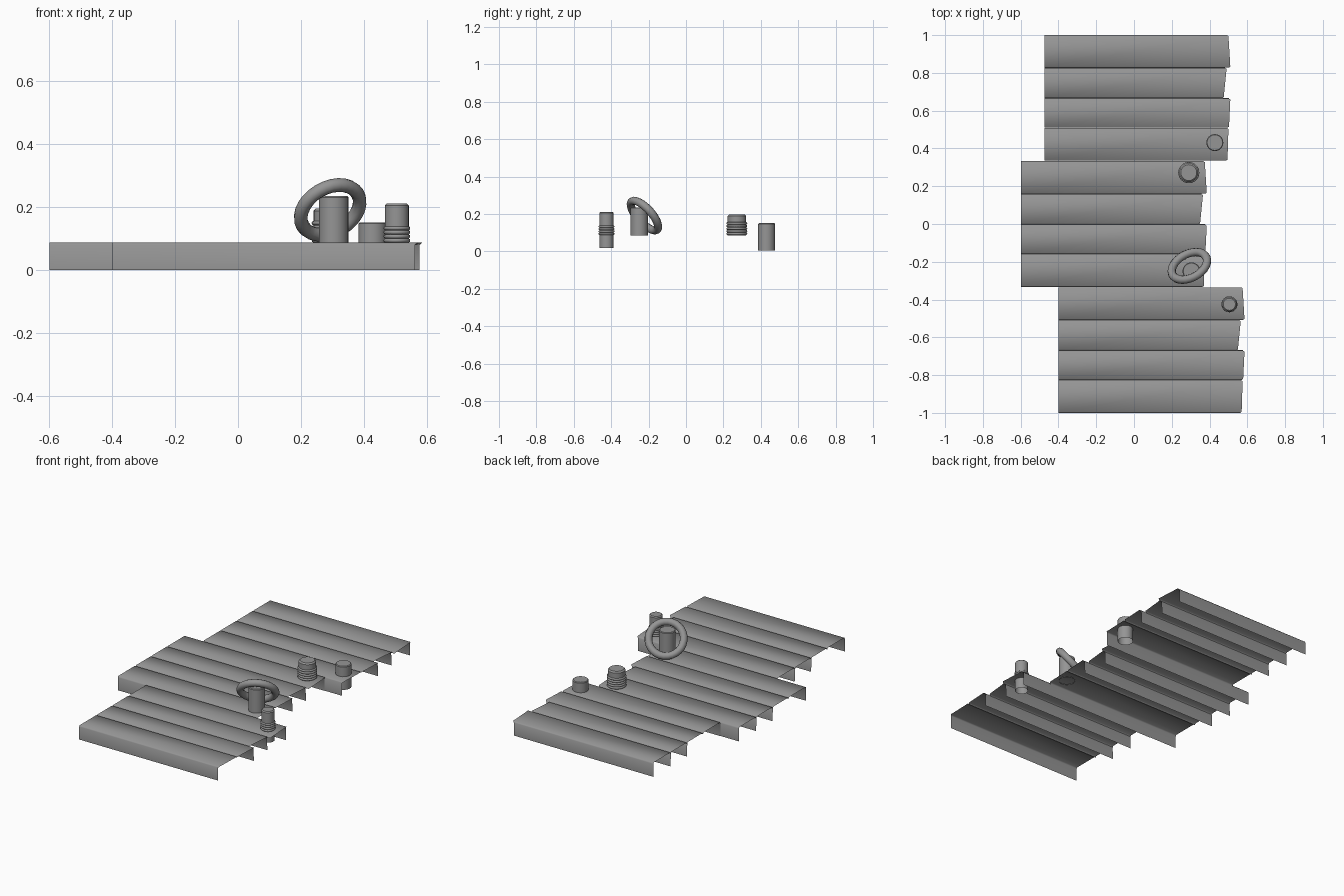
import bpy, bmesh
from mathutils import Vector, Matrix

cube = bpy.data.objects.get("Cube")
if cube:
    bpy.data.objects.remove(cube, do_unlink=True)

grey = bpy.data.materials.new("weathered grey")
grey.use_nodes = True
GREY = (0.3, 0.3, 0.3, 1)
grey.diffuse_color = GREY
grey.node_tree.nodes["Principled BSDF"].inputs["Base Color"].default_value = GREY
TOP = 0.088


def finish(bm, name, angle):
    mesh = bpy.data.meshes.new(name)
    bm.to_mesh(mesh)
    bm.free()
    mesh.materials.append(grey)
    obj = bpy.data.objects.new(name, mesh)
    bpy.context.collection.objects.link(obj)
    bpy.ops.object.select_all(action='DESELECT')
    obj.select_set(True)
    bpy.context.view_layer.objects.active = obj
    bpy.ops.object.shade_smooth_by_angle(angle=angle)
    return obj


def plank(name, x0, back, front, end_back, end_front, wall):
    """Open sheet: flat top, rolled lips and one hanging side wall."""
    rows = [(front, TOP - 0.008, end_front - 0.008), (front + 0.005, TOP, end_front),
            (back - 0.005, TOP, end_back), (back, TOP - 0.008, end_back - 0.008)]
    if wall == "front":
        rows.insert(0, (front, 0, end_front - 0.008))
    else:
        rows.append((back + (0 if wall == "outer" else 0.004), 0, end_back - 0.008))
    bm = bmesh.new()
    pairs = [(bm.verts.new((x0, y, z)), bm.verts.new((x1, y, z))) for y, z, x1 in rows]
    for a, b in zip(pairs, pairs[1:]):
        bm.faces.new((a[0], a[1], b[1], b[0]))
    finish(bm, name, 3.14)


def torus(bm, center, major, minor, normal=(0, 0, 1), n=28, m=10):
    """Ring swept round the given normal."""
    turn = Vector((0, 0, 1)).rotation_difference(Vector(normal)).to_matrix()
    grid = []
    for i in range(n):
        spin = Matrix.Rotation(6.283185 * i / n, 3, 'Z')
        loop = []
        for j in range(m):
            p = Matrix.Rotation(6.283185 * j / m, 3, 'Y') @ Vector((minor, 0, 0))
            p.x += major
            loop.append(bm.verts.new(turn @ spin @ p + Vector(center)))
        grid.append(loop)
    for i in range(n):
        for j in range(m):
            k, l = (i + 1) % n, (j + 1) % m
            bm.faces.new((grid[i][j], grid[i][l], grid[k][l], grid[k][j]))
    bmesh.ops.recalc_face_normals(bm, faces=bm.faces)


def post(name, x, y, radius, low, high, bevel):
    """Round post, open below, with a bevelled top."""
    bm = bmesh.new()
    n = 24
    loops = []
    for r, z in ((radius, low), (radius, high - bevel), (radius - bevel, high)):
        ring = bmesh.ops.create_circle(bm, segments=n, radius=r,
                                       matrix=Matrix.Translation((x, y, z)))["verts"]
        loops.append(ring)
    for a, b in zip(loops, loops[1:]):
        for i in range(n):
            k = (i + 1) % n
            bm.faces.new((a[i], a[k], b[k], b[i]))
    bm.faces.new(loops[-1])
    bmesh.ops.recalc_face_normals(bm, faces=bm.faces)
    finish(bm, name, 0.6)


def rope(name, x, y, radius, low, high, turns):
    """Stacked rope coils round a post."""
    bm = bmesh.new()
    half = (high - low) / turns / 2
    for i in range(turns):
        torus(bm, (x, y, low + half * (2 * i + 1)), radius, half)
    finish(bm, name, 1.2)


# Deck: three staggered sections of four planks, listed from back to front
PLANKS = [(0, 0.172, 0.5, 0.51, "outer"), (0.174, 0.334, 0.49, 0.475, "back"),
          (0.336, 0.49, 0.51, 0.503, "back"), (0.492, 0.665, 0.5, 0.495, "front")]
for s, (section, shift) in enumerate((("back", 0), ("middle", -0.125), ("front", 0.075))):
    y = 1 - s * 0.6675
    for i, (b, f, eb, ef, wall) in enumerate(PLANKS):
        plank(f"{section}_plank_{i + 1}", shift - 0.474, y - b, y - f,
              eb + shift, ef + shift, wall)

# Mooring posts
post("front_post", 0.505, -0.425, 0.038, 0.02, 0.212, 0.006)
post("ring_post", 0.304, -0.25, 0.047, 0.085, 0.236, 0.004)
post("middle_post", 0.29, 0.272, 0.05, 0.085, 0.197, 0.008)
post("back_post", 0.428, 0.431, 0.045, 0.006, 0.152, 0.004)

# Rope coils
rope("front_rope", 0.505, -0.425, 0.036, 0.088, 0.14, 4)
rope("middle_rope", 0.29, 0.272, 0.049, 0.088, 0.157, 5)

# Life ring leaning on its post
bm = bmesh.new()
torus(bm, (0.293, -0.222, 0.192), 0.101, 0.022, (-0.37, 0.685, 0.62))
finish(bm, "life_ring", 1.2)
